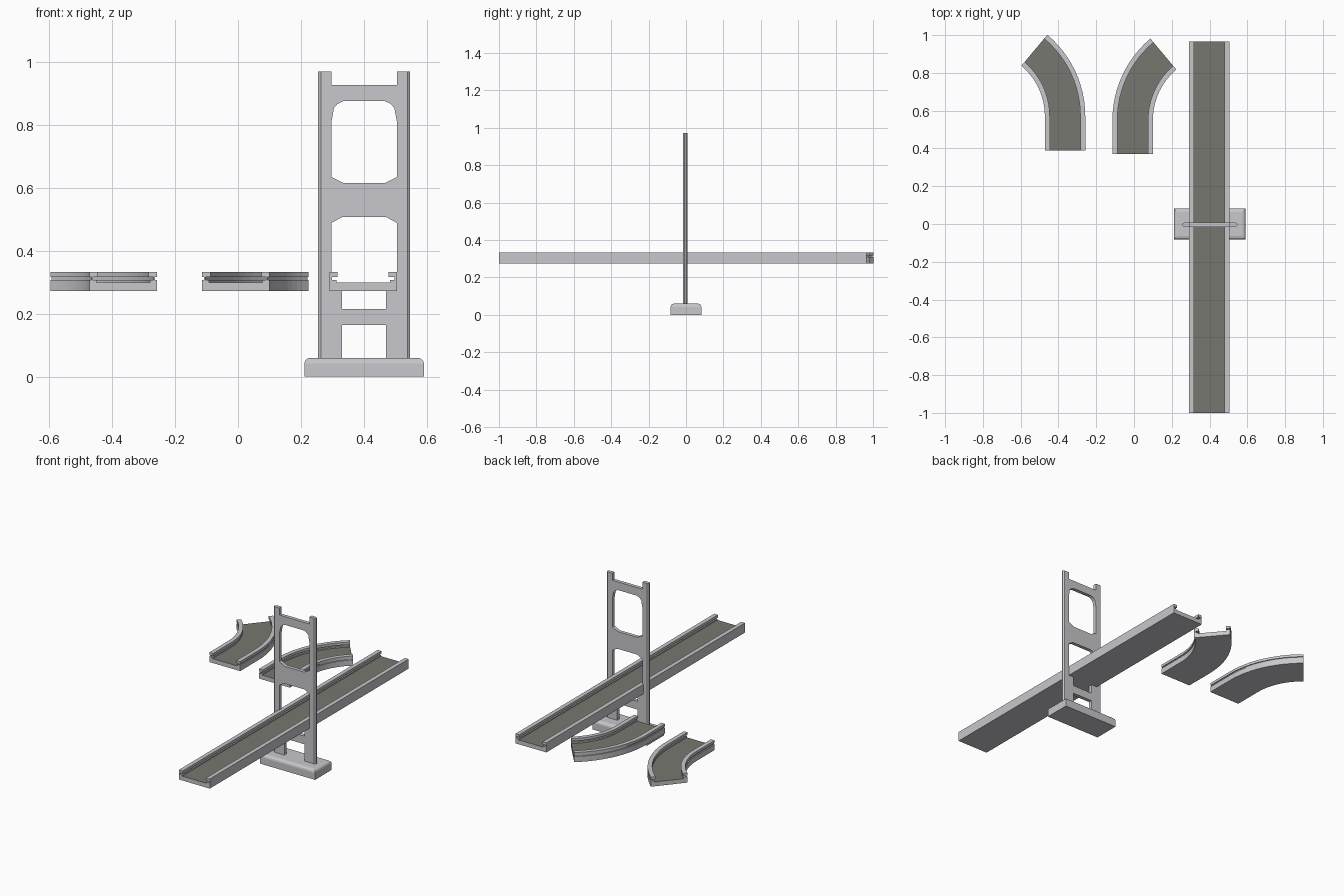
import bpy, bmesh, math
from mathutils import Vector

if "Cube" in bpy.data.objects:
    bpy.data.objects.remove(bpy.data.objects["Cube"])


def material(name, rgb):
    m = bpy.data.materials.new(name)
    m.diffuse_color = (*rgb, 1)
    m.use_nodes = True
    m.node_tree.nodes["Principled BSDF"].inputs["Base Color"].default_value = m.diffuse_color
    return m


GREY = material("light_grey", (0.58, 0.58, 0.61))
ROAD = material("road_grey", (0.185, 0.185, 0.16))
CX = 0.401          # tower and deck centre line
FLOOR = 0.300       # road surface height


def finish(bm, name, mats=(GREY,)):
    bmesh.ops.recalc_face_normals(bm, faces=bm.faces)
    me = bpy.data.meshes.new(name)
    bm.to_mesh(me)
    bm.free()
    ob = bpy.data.objects.new(name, me)
    bpy.context.collection.objects.link(ob)
    for m in mats:
        me.materials.append(m)
    return ob


def sweep(name, half, path):
    """Sweep a mirrored half profile (u, z) along path stations (x, y, heading)."""
    profile = half + [(-u, z) for u, z in reversed(half)]
    n = len(profile)
    bm = bmesh.new()
    rings = []
    for x, y, a in path:
        side = Vector((math.cos(a), math.sin(a), 0))
        rings.append([bm.verts.new(Vector((x, y, z)) + side * u) for u, z in profile])
    for r0, r1 in zip(rings, rings[1:]):
        for i in range(n):
            j = (i + 1) % n
            f = bm.faces.new((r0[i], r0[j], r1[j], r1[i]))
            # the recessed floor is the dark road
            if abs(profile[i][1] - FLOOR) < 1e-4 and abs(profile[j][1] - FLOOR) < 1e-4:
                f.material_index = 1
    bm.faces.new(rings[0])
    bm.faces.new(rings[-1])
    return finish(bm, name, (GREY, ROAD))


# Straight deck: flush outer wall, rails overhanging an inner slot
W = 0.107
straight = [(W, .273), (W, .333), (.081, .333), (.081, .317), (.100, .317),
            (.100, .307), (.085, .307), (.085, FLOOR)]
sweep("straight_deck", straight, [(0.398, -1.0, 0), (0.398, 0.965, 0)])

# Curved decks: same section with a groove along the outside
curved = [(W, .273), (W, .308), (.101, .308), (.101, .317), (W, .317), (W, .333),
          (.081, .333), (.081, .317), (.096, .317), (.096, .308), (.085, .308), (.085, FLOOR)]


def curved_deck(name, x, y, turn):
    R, lead, total, steps = 0.455, 0.181, math.radians(50), 12
    path = [(x, y, 0)]
    for i in range(steps + 1):
        a = total * i / steps
        path.append((x - turn * R * (1 - math.cos(a)), y + lead + R * math.sin(a), turn * a))
    sweep(name, curved, path)


curved_deck("left_curved_deck", -0.365, 0.39, 1)
curved_deck("right_curved_deck", -0.007, 0.37, -1)


# Tower panel: flat outline with openings, filled and extruded
def mirrored(half):
    return [(CX - u, z) for u, z in half] + [(CX + u, z) for u, z in reversed(half)]


loops = [
    mirrored([(.104, .927), (.104, .971), (.137, .971), (.137, .03)]),      # outline
    mirrored([(.066, .876), (.085, .867), (.096, .854), (.104, .81),
              (.104, .635), (.066, .616)]),                                  # upper opening
    mirrored([(.069, .508), (.104, .489), (.104, .273), (.070, .273),
              (.070, .216)]),                                                # deck opening
    mirrored([(.070, .165), (.070, .045)]),                                  # lower opening
]
cu = bpy.data.curves.new("tower_outline", 'CURVE')
cu.dimensions = '2D'
cu.fill_mode = 'BOTH'
cu.extrude = 0.011
for loop in loops:
    s = cu.splines.new('POLY')
    s.points.add(len(loop) - 1)
    for p, (x, z) in zip(s.points, loop):
        p.co = (x, z, 0, 1)
    s.use_cyclic_u = True
tmp = bpy.data.objects.new("tower_outline", cu)
bpy.context.collection.objects.link(tmp)
bpy.context.view_layer.update()
me = bpy.data.meshes.new_from_object(tmp.evaluated_get(bpy.context.evaluated_depsgraph_get()))
bpy.data.objects.remove(tmp)
bm = bmesh.new()
bm.from_mesh(me)
bmesh.ops.remove_doubles(bm, verts=bm.verts, dist=1e-5)
TY = -0.004
for v in bm.verts:
    x, z, d = v.co
    v.co = (x, TY - d, z)
for f in bm.faces:
    f.material_index = 0
    f.smooth = False
finish(bm, "tower_frame")

# Tapered edge strips on the outer sides of the tower legs
for side, label in ((-1, "left"), (1, "right")):
    bm = bmesh.new()
    section = [(.137, -.011), (.146, -.004), (.146, .004), (.137, .011)]
    lo, hi = ([bm.verts.new((CX + side * u, TY + v, z)) for u, v in section] for z in (.03, .971))
    for i in range(4):
        j = (i + 1) % 4
        bm.faces.new((lo[i], lo[j], hi[j], hi[i]))
    bm.faces.new(lo)
    bm.faces.new(hi)
    finish(bm, label + "_tower_edge")

# Base block with rounded upper edges
bm = bmesh.new()
bmesh.ops.create_cube(bm, size=1)
for v in bm.verts:
    v.co = (CX + v.co.x * .38, v.co.y * .164, (v.co.z + .5) * .06)
top = [e for e in bm.edges if all(v.co.z > .05 for v in e.verts)]
bmesh.ops.bevel(bm, geom=top, offset=.018, segments=3, profile=.5, affect='EDGES')
finish(bm, "tower_base")
